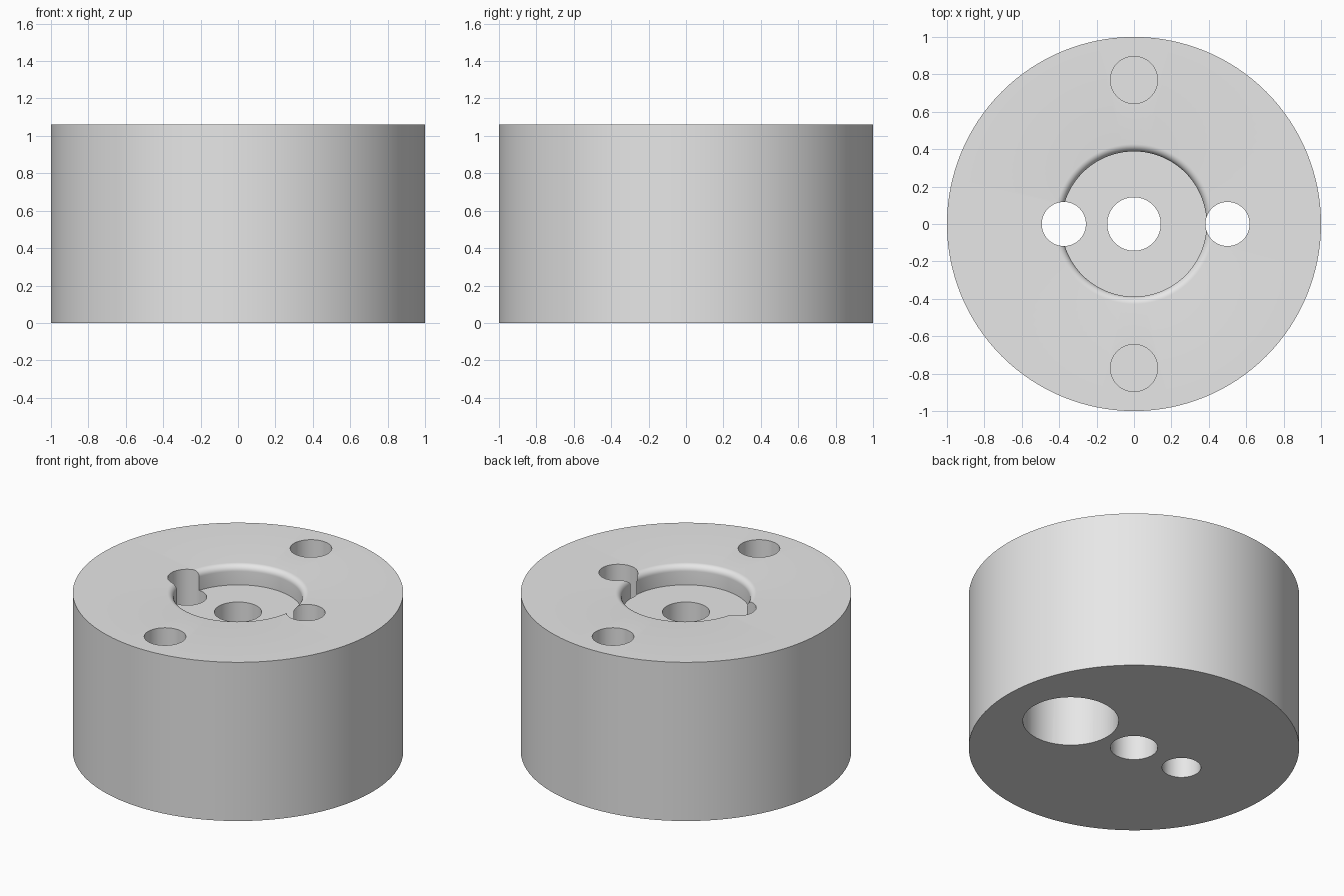
import bpy, bmesh, math

cube = bpy.data.objects.get("Cube")
if cube:
    bpy.data.objects.remove(cube, do_unlink=True)

HEIGHT = 1.06
SEGMENTS = 128

# Plain grey metal
grey = bpy.data.materials.new("plain_grey")
grey.use_nodes = True
colour = (0.8, 0.8, 0.8, 1)
grey.diffuse_color = colour
grey.node_tree.nodes["Principled BSDF"].inputs["Base Color"].default_value = colour


def add_object(name, bm):
    mesh = bpy.data.meshes.new(name)
    bmesh.ops.recalc_face_normals(bm, faces=bm.faces)
    bm.to_mesh(mesh)
    bm.free()
    mesh.materials.append(grey)
    obj = bpy.data.objects.new(name, mesh)
    bpy.context.collection.objects.link(obj)
    return obj


def lathe(name, profile):
    """Turn a closed (radius, z) profile around the z axis."""
    bm = bmesh.new()
    verts = [bm.verts.new((r, 0, z)) for r, z in profile]
    edges = [bm.edges.new((verts[i - 1], verts[i])) for i in range(len(verts))]
    bmesh.ops.spin(bm, geom=verts + edges, cent=(0, 0, 0), axis=(0, 0, 1),
                   angle=math.tau, steps=SEGMENTS, use_merge=True)
    bmesh.ops.remove_doubles(bm, verts=bm.verts, dist=1e-5)
    return add_object(name, bm)


def drill(body, name, x, y, radius, bottom, top):
    """Cut a round vertical hole between two heights."""
    bm = bmesh.new()
    bmesh.ops.create_cone(bm, cap_ends=True, segments=64, radius1=radius,
                          radius2=radius, depth=top - bottom)
    bmesh.ops.translate(bm, verts=bm.verts, vec=(x, y, (top + bottom) / 2))
    cutter = add_object(name, bm)
    cutter.hide_render = True
    mod = body.modifiers.new(name, "BOOLEAN")
    mod.operation = "DIFFERENCE"
    mod.solver = "EXACT"
    mod.object = cutter
    bpy.context.view_layer.objects.active = body
    bpy.ops.object.modifier_apply(modifier=name)
    bpy.data.objects.remove(cutter, do_unlink=True)


# Turned body: central bore, shallow recess and rounded recess rim
bore, recess, floor, fillet = 0.143, 0.388, 0.93, 0.04
rim = []
for i in range(9):
    a = math.pi / 2 * i / 8
    rim.append((recess + fillet * (1 - math.cos(a)),
                HEIGHT - fillet * (1 - math.sin(a))))
body = lathe("round_body", [(bore, 0), (bore, floor), (recess, floor)] + rim
             + [(1, HEIGHT), (1, 0)])

# Through holes either side of the bore, the left one wide from below
drill(body, "right_hole", -0.375, 0, 0.118, -0.1, 1.2)
drill(body, "left_hole", 0.5, 0, 0.118, 0.3, 1.2)
drill(body, "left_counterbore", 0.5, 0, 0.29, -0.1, 0.6)

# Blind holes at the front and back
for name, side in (("front_hole", -1), ("back_hole", 1)):
    drill(body, name, 0, side * 0.77, 0.126, 0.6, 1.2)

# Smooth walls with sharp edges
bpy.ops.object.select_all(action="DESELECT")
body.select_set(True)
bpy.context.view_layer.objects.active = body
bpy.ops.object.shade_smooth_by_angle(angle=math.radians(30))
